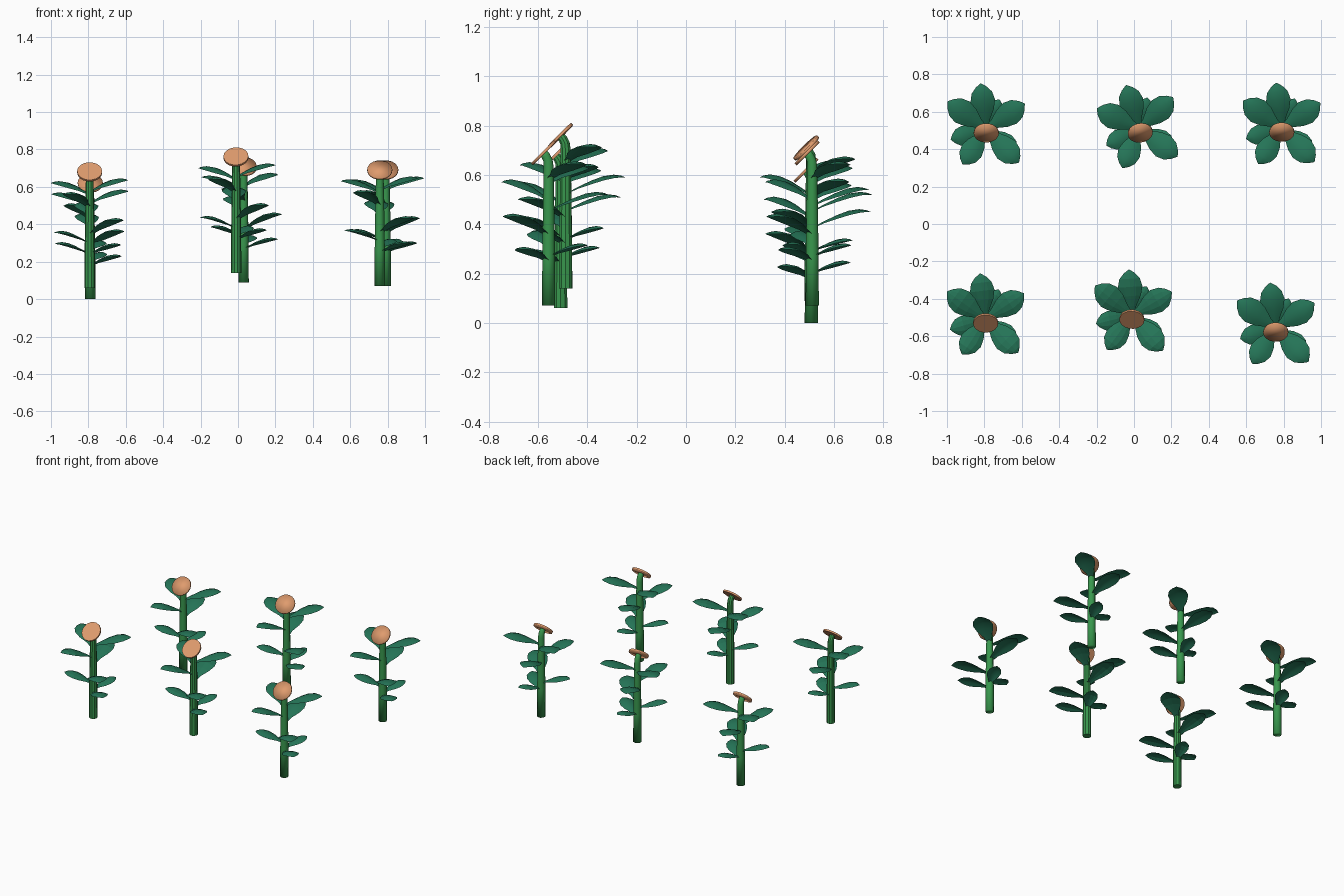
import bpy, math
from mathutils import Vector, Matrix

if "Cube" in bpy.data.objects:
    bpy.data.objects.remove(bpy.data.objects["Cube"])

def material(name, col):
    m = bpy.data.materials.new(name)
    m.diffuse_color = (*col, 1)
    m.use_nodes = True
    m.node_tree.nodes["Principled BSDF"].inputs["Base Color"].default_value = m.diffuse_color
    return m

STEM = material("stem green", (0.04, 0.31, 0.075))
LEAF = material("leaf green", (0.018, 0.175, 0.095))
HEAD = material("flower tan", (0.74, 0.33, 0.155))

def add(name, verts, faces, mat, smooth, place):
    me = bpy.data.meshes.new(name)
    me.from_pydata([place @ Vector(v) for v in verts], [], faces)
    me.materials.append(mat)
    for p in me.polygons:
        p.use_smooth = smooth
    ob = bpy.data.objects.new(name, me)
    bpy.context.collection.objects.link(ob)

def tube(rings, n):
    # rings: (centre y, centre z, radius, tilt toward the front)
    verts, faces = [], []
    for y, z, r, t in rings:
        for i in range(n):
            a = 2 * math.pi * i / n
            s = r * math.sin(a)
            verts.append((r * math.cos(a), y + s * math.cos(t), z + s * math.sin(t)))
    for k in range(len(rings) - 1):
        for i in range(n):
            j = (i + 1) % n
            faces.append((k*n + i, k*n + j, k*n + n + j, k*n + n + i))
    faces.append(tuple(reversed(range(n))))
    faces.append(tuple(range(len(verts) - n, len(verts))))
    return verts, faces

def leaf(tip, base_z):
    # arched blade with a raised midrib, from the stem to the tip
    tip = Vector(tip)
    out = Vector((tip.x, tip.y, 0))
    length = out.length
    out.normalize()
    side = Vector((-out.y, out.x, 0))
    rise = tip.z - base_z
    profile = [(0.0, 0.012, 0.0), (0.2, 0.026, 0.4), (0.42, 0.054, 0.8), (0.62, 0.066, 1.08),
               (0.8, 0.055, 1.18), (0.92, 0.03, 1.12), (1.0, 0.002, 1.0)]
    verts, faces = [], []
    for t, w, h in profile:
        for u in (-1, -0.5, 0, 0.5, 1):
            p = out * (length * t) + side * (w * u * length / 0.245)
            p.z = base_z + rise * h - 0.25 * w * u * u
            verts.append(p)
    for k in range(len(profile) - 1):
        for i in range(4):
            a = k * 5 + i
            faces.append((a, a + 5, a + 6, a + 1))
    return verts, faces

# stem, hooked forward under the flower
stem = tube([(0, 0, 0.028, 0), (0, 0.2, 0.027, 0), (0, 0.4, 0.024, 0), (0, 0.565, 0.021, 0),
             (-0.003, 0.59, 0.02, 0.25), (-0.012, 0.608, 0.019, 0.6), (-0.019, 0.616, 0.018, 0.785)], 10)
# flower disc tilted 45 degrees to the front
c = math.sqrt(0.5)
head = tube([(-0.021 + d * c, 0.62 - d * c, 0.067, 0.785) for d in (0.006, -0.006)], 18)
# leaf tips with the height where each joins the stem
leaves = [((.165, -.126, .23), .18), ((.07, .158, .245), .20), ((-.19, -.056, .295), .24),
          ((.174, -.18, .36), .285), ((-.03, .243, .45), .385), ((-.126, -.19, .50), .43),
          ((.205, .136, .575), .515), ((-.206, .147, .56), .50)]

# plant: name, x, y, base height, turn in degrees, smooth
plants = [("back_left", -.79, .508, 0, 0, True), ("back_middle", .03, .508, .09, 10, True),
          ("back_right", .79, .512, .07, 0, True), ("front_left", -.793, -.508, .06, 0, False),
          ("front_middle", -.01, -.488, .14, -3, False), ("front_right", .758, -.557, .07, 0, True)]
for name, x, y, z, turn, smooth in plants:
    place = Matrix.Translation((x, y, z)) @ Matrix.Rotation(math.radians(turn), 4, 'Z')
    add(name + "_stem", *stem, STEM, smooth, place)
    add(name + "_flower", *head, HEAD, smooth, place)
    for i, (tip, base) in enumerate(leaves):
        add(f"{name}_leaf_{i + 1}", *leaf(tip, base), LEAF, smooth, place)
